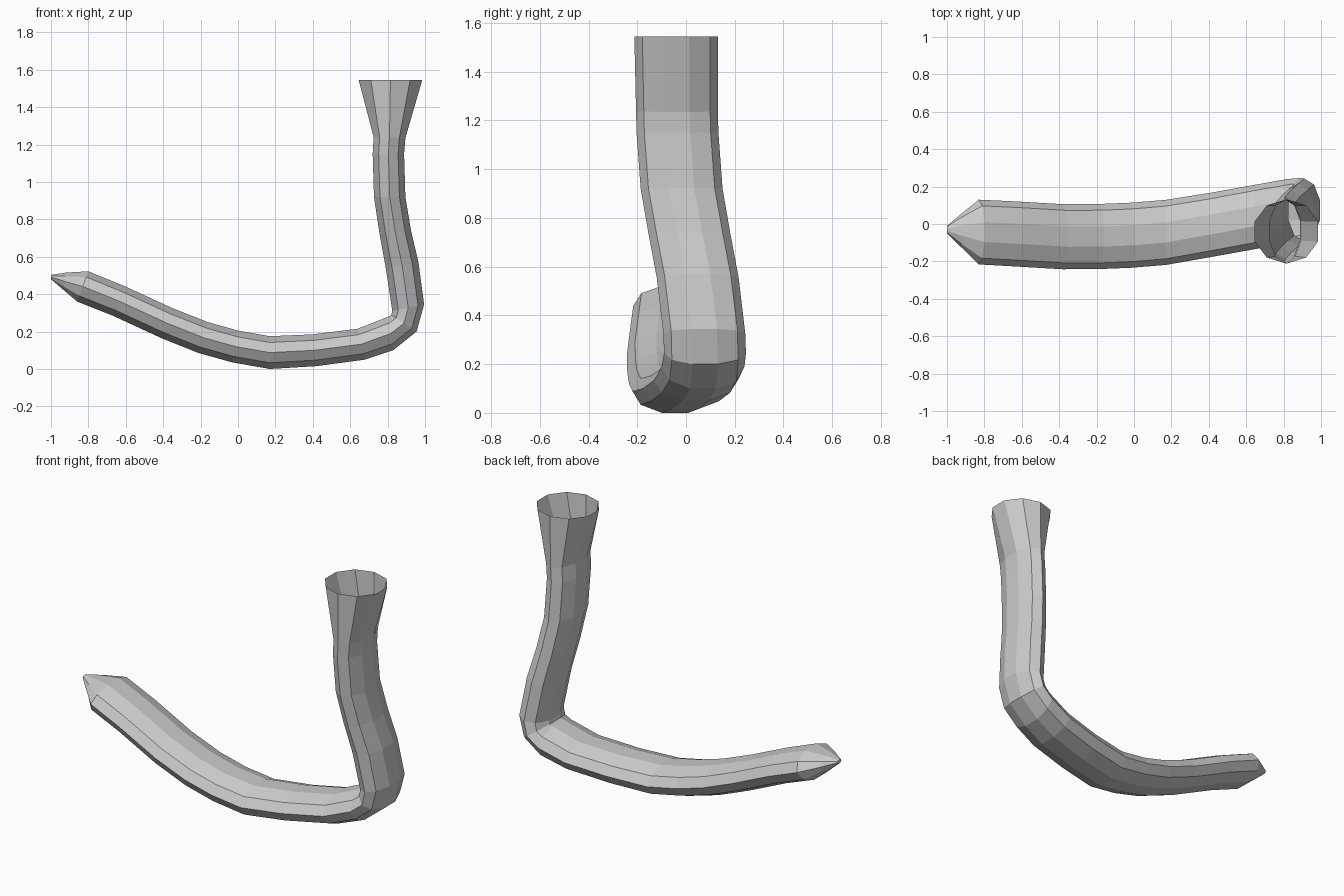
import bpy, bmesh, math

SIDES = 10

# Each ring: inner x, inner z, outer x, outer z, y centre, half width in y
RINGS = [
    (0.645, 1.545, 0.985, 1.545, -0.04, 0.172),    # flared open mouth
    (0.725, 1.24, 0.895, 1.235, -0.037, 0.168),
    (0.72, 1.15, 0.888, 1.15, -0.035, 0.168),
    (0.727, 0.92, 0.895, 0.92, -0.018, 0.168),
    (0.757, 0.72, 0.925, 0.74, 0.015, 0.168),
    (0.79, 0.54, 0.965, 0.57, 0.048, 0.168),
    (0.825, 0.31, 0.995, 0.345, 0.075, 0.168),     # elbow
    (0.82, 0.29, 0.955, 0.20, 0.078, 0.168),
    (0.805, 0.28, 0.83, 0.10, 0.07, 0.17),
    (0.64, 0.215, 0.68, 0.05, 0.04, 0.172),        # lower arm
    (0.40, 0.185, 0.42, 0.015, -0.005, 0.172),
    (0.17, 0.175, 0.17, 0.0, -0.045, 0.174),
    (0.0, 0.205, -0.03, 0.035, -0.06, 0.174),
    (-0.16, 0.25, -0.21, 0.085, -0.067, 0.174),
    (-0.35, 0.325, -0.41, 0.165, -0.068, 0.174),
    (-0.60, 0.44, -0.67, 0.285, -0.053, 0.174),
    (-0.80, 0.522, -0.86, 0.36, -0.043, 0.173),    # pointed end
    (-0.92, 0.515, -0.93, 0.42, -0.035, 0.088),
    (-1.0, 0.503, -1.0, 0.48, -0.03, 0.02),
]


def add_ring(bm, xi, zi, xo, zo, yc, hy):
    cx, cz = (xi + xo) / 2, (zi + zo) / 2
    dx, dz = (xi - xo) / 2, (zi - zo) / 2
    peak = math.sin(math.radians(72))
    verts = []
    for k in range(SIDES):
        a = 2 * math.pi * k / SIDES
        s = math.sin(a) / peak
        verts.append(bm.verts.new((cx + dx * s, yc + hy * math.cos(a), cz + dz * s)))
    return verts


# Bent flattened tube, open at the top and closed at the tip
bm = bmesh.new()
loops = [add_ring(bm, *r) for r in RINGS]
for a, b in zip(loops, loops[1:]):
    for k in range(SIDES):
        n = (k + 1) % SIDES
        bm.faces.new((a[k], a[n], b[n], b[k]))
bm.faces.new(loops[-1])
bmesh.ops.recalc_face_normals(bm, faces=bm.faces)

mesh = bpy.data.meshes.new("bent_tube")
bm.to_mesh(mesh)
bm.free()
tube = bpy.data.objects.new("bent_tube", mesh)
bpy.context.collection.objects.link(tube)
